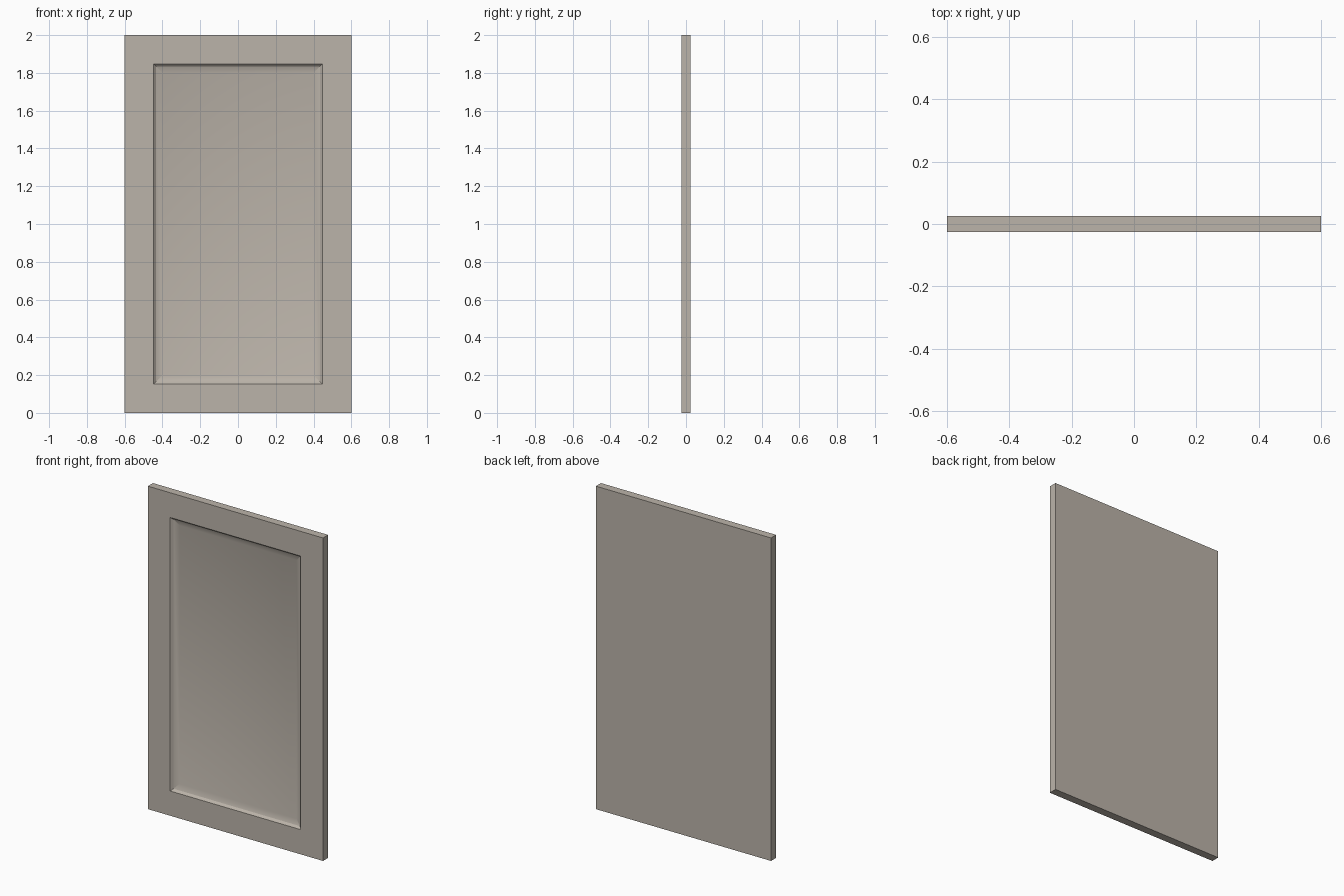
import bpy, bmesh

if "Cube" in bpy.data.objects:
    bpy.data.objects.remove(bpy.data.objects["Cube"])

paint = bpy.data.materials.new("warm_grey")
paint.diffuse_color = (0.50, 0.455, 0.40, 1)
paint.use_nodes = True
paint.node_tree.nodes["Principled BSDF"].inputs["Base Color"].default_value = paint.diffuse_color

def rect(bm, half_x, half_z, y):
    return [bm.verts.new((sx * half_x, y, 1 + sz * half_z)) for sx, sz in
            ((-1, -1), (1, -1), (1, 1), (-1, 1))]

def rings_object(name, rings, closed=True):
    """Surface skinned through nested rectangles, optionally capped."""
    bm = bmesh.new()
    loops = [rect(bm, *r) for r in rings]
    for a, b in zip(loops, loops[1:]):
        for i in range(4):
            j = (i + 1) % 4
            bm.faces.new((a[i], a[j], b[j], b[i]))
    if closed:
        bm.faces.new(loops[0])
        bm.faces.new(loops[-1])
        bmesh.ops.recalc_face_normals(bm, faces=bm.faces)
    mesh = bpy.data.meshes.new(name)
    bm.to_mesh(mesh)
    bm.free()
    mesh.materials.append(paint)
    obj = bpy.data.objects.new(name, mesh)
    bpy.context.collection.objects.link(obj)
    return obj

# Door: back, flat frame, steep step, shallow moulding, sunken panel
door = rings_object("door_panel", [
    (0.60, 1.0, 0.025),
    (0.60, 1.0, -0.025),
    (0.447, 0.847, -0.025),
    (0.434, 0.834, -0.012),
    (0.40, 0.80, 0.0),
])
bpy.context.view_layer.objects.active = door
door.select_set(True)
bpy.ops.object.shade_smooth_by_angle(angle=0.44)
